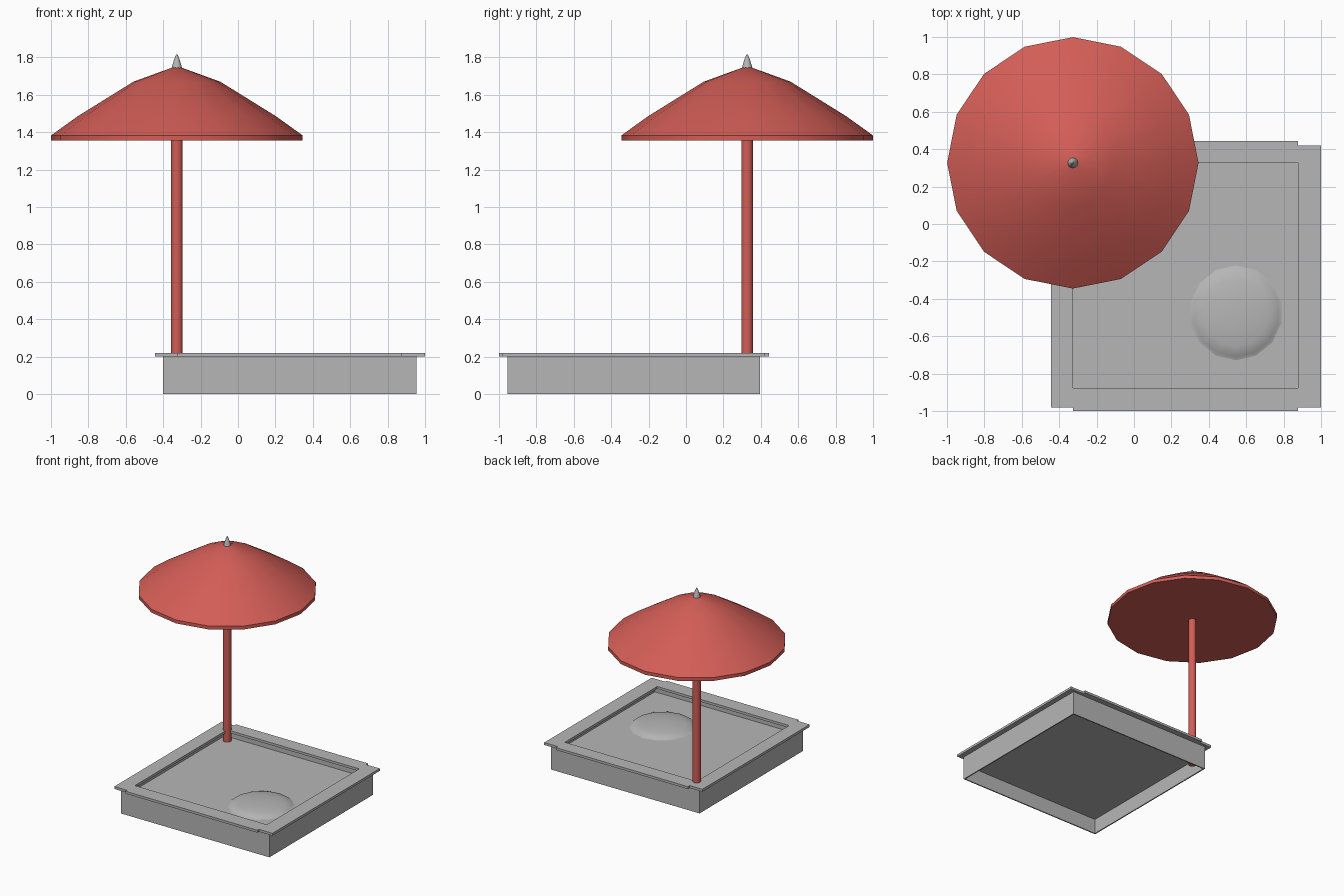
import bpy, bmesh, math

if "Cube" in bpy.data.objects:
    bpy.data.objects.remove(bpy.data.objects["Cube"])


def material(name, rgb):
    m = bpy.data.materials.new(name)
    m.diffuse_color = (*rgb, 1)
    m.use_nodes = True
    m.node_tree.nodes["Principled BSDF"].inputs["Base Color"].default_value = m.diffuse_color
    return m


RED = material("red", (0.65, 0.11, 0.093))
GREY = material("grey", (0.47, 0.47, 0.47))
POLE = (-0.327, 0.327)          # parasol axis


def finish(name, bm, mat, smooth=None):
    bmesh.ops.recalc_face_normals(bm, faces=bm.faces)
    me = bpy.data.meshes.new(name)
    bm.to_mesh(me)
    bm.free()
    me.materials.append(mat)
    ob = bpy.data.objects.new(name, me)
    bpy.context.collection.objects.link(ob)
    if smooth:
        bpy.ops.object.select_all(action='DESELECT')
        ob.select_set(True)
        bpy.context.view_layer.objects.active = ob
        bpy.ops.object.shade_smooth_by_angle(angle=math.radians(smooth))
    return ob


def box(name, x0, x1, y0, y1, z0, z1, mat):
    bm = bmesh.new()
    bmesh.ops.create_cube(bm, size=1)
    for v in bm.verts:
        v.co = (x1 if v.co.x > 0 else x0, y1 if v.co.y > 0 else y0, z1 if v.co.z > 0 else z0)
    return finish(name, bm, mat)


def lathe(name, profile, sides, mat, smooth=40):
    """Turned solid around the parasol axis, with flat end caps."""
    bm = bmesh.new()
    rings = []
    for r, z in profile:
        rings.append([bm.verts.new((POLE[0] + r * math.cos(2 * math.pi * i / sides),
                                    POLE[1] + r * math.sin(2 * math.pi * i / sides), z))
                      for i in range(sides)])
    for a, b in zip(rings, rings[1:]):
        for i in range(sides):
            j = (i + 1) % sides
            bm.faces.new((a[i], a[j], b[j], b[i]))
    bm.faces.new(rings[0])
    bm.faces.new(rings[-1])
    return finish(name, bm, mat, smooth)


# Parasol
lathe("canopy", [(0.672, 1.355), (0.672, 1.383), (0.53, 1.485), (0.232, 1.67), (0.02, 1.747)],
      16, RED)
lathe("pole", [(0.031, 0.04), (0.031, 1.36)], 16, RED)
lathe("finial", [(0.028, 1.742), (0.025, 1.755), (0.014, 1.79), (0.004, 1.815)], 12, GREY)

# Sandbox walls: thin boards
T = 0.01
box("front_wall", -0.40, 0.955, -0.955, -0.955 + T, 0, 0.2, GREY)
box("back_wall", -0.40, 0.955, 0.395 - T, 0.395, 0, 0.2, GREY)
box("left_wall", -0.40, -0.40 + T, -0.955 + T, 0.395 - T, 0, 0.2, GREY)
box("right_wall", 0.955 - T, 0.955, -0.955 + T, 0.395 - T, 0, 0.2, GREY)

# Seat planks on the rim, with stepped corners
box("left_seat", -0.443, -0.327, -0.98, 0.42, 0.2, 0.22, GREY)
box("right_seat", 0.877, 1.0, -0.98, 0.42, 0.2, 0.22, GREY)
box("front_seat", -0.327, 0.877, -1.0, -0.877, 0.2, 0.22, GREY)
box("back_seat", -0.327, 0.877, 0.327, 0.443, 0.2, 0.22, GREY)

# Sand sheet
box("sand", -0.395, 0.95, -0.95, 0.39, 0.127, 0.132, GREY)

# Low sand mound
bm = bmesh.new()
bmesh.ops.create_uvsphere(bm, u_segments=14, v_segments=8, radius=1)
bmesh.ops.bisect_plane(bm, geom=bm.verts[:] + bm.edges[:] + bm.faces[:],
                       plane_co=(0, 0, 0), plane_no=(0, 0, 1), clear_inner=True)
for v in bm.verts:
    v.co = (0.545 + v.co.x * 0.25, -0.475 + v.co.y * 0.255, 0.131 + v.co.z * 0.04)
finish("sand_mound", bm, GREY, 60)
